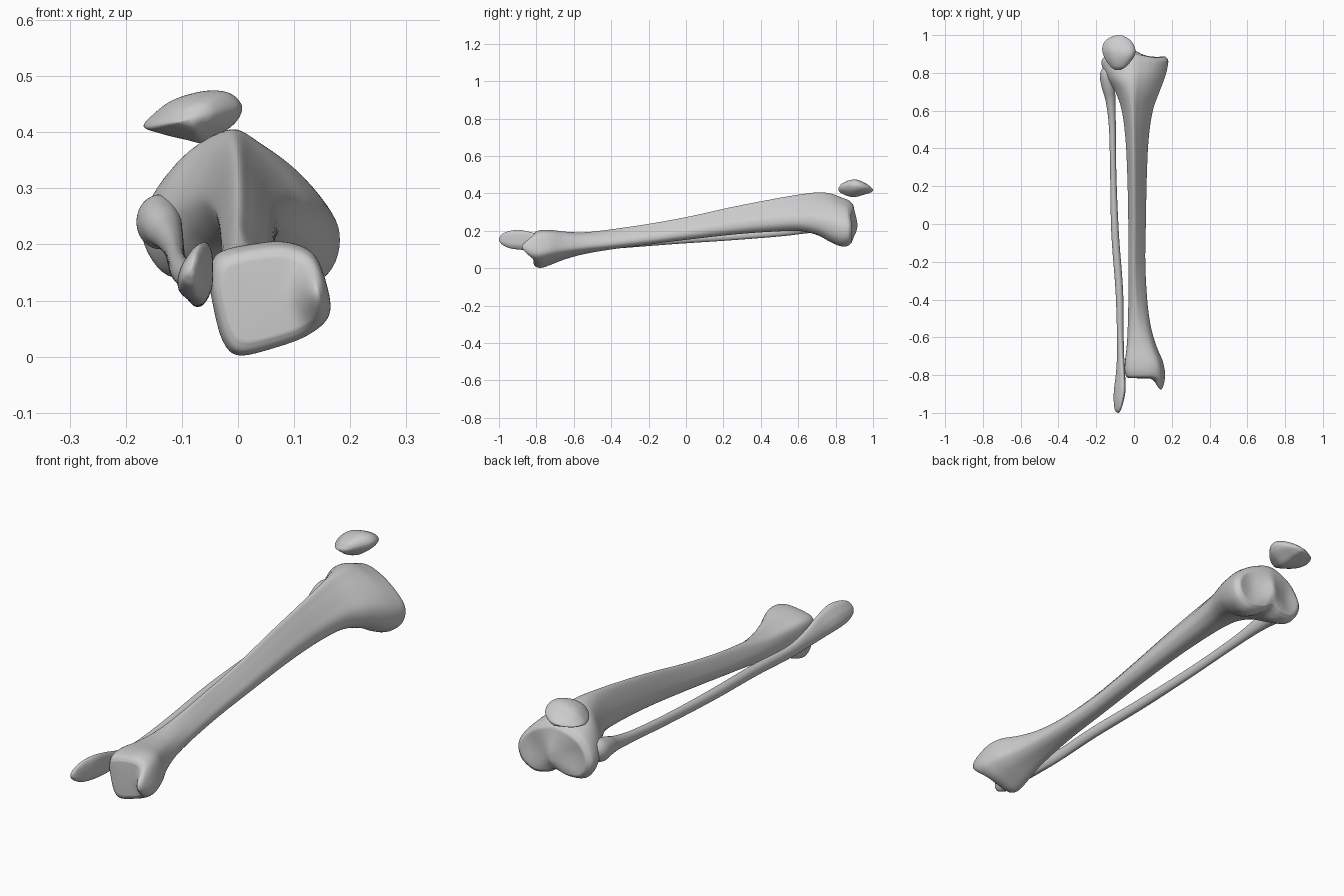
import bpy, bmesh, math
from math import exp

SIDES = 72

# Unit cross-sections (u across x, v up z), twelve points clockwise from the top
ANKLE = [(.4, .99), (.66, 1), (.87, .9), (.98, .63), (1, .36), (.82, .18),
         (.52, .06), (.24, 0), (.11, .12), (.03, .42), (0, .68), (.07, .9)]
SHAFT = [(.36, 1), (.55, .86), (.78, .64), (.97, .42), (.98, .2), (.82, .05),
         (.6, 0), (.4, .02), (.18, .12), (.02, .34), (.02, .52), (.2, .88)]
PLATEAU = [(.43, 1), (.65, .92), (.86, .73), (1, .45), (.97, .16), (.8, 0),
           (.6, .05), (.47, .15), (.3, .08), (.1, .14), (0, .45), (.14, .82)]
OVAL = [(.5 + .5 * math.sin(a * math.pi / 6), .5 + .5 * math.cos(a * math.pi / 6)) for a in range(12)]
LEAF = [(.8, 1), (.95, .88), (1, .68), (1, .45), (.95, .2), (.7, 0),
        (.35, .02), (.05, .14), (0, .35), (.12, .58), (.3, .75), (.55, .93)]
KNEECAP = [(.5, .95), (.72, 1), (.9, .93), (1, .7), (.95, .42), (.8, .18),
           (.62, 0), (.42, .06), (.15, .18), (0, .3), (.1, .55), (.27, .8)]


def spline(a, b, c, d, t):
    return tuple(.5 * (2 * q + (r - p) * t + (2 * p - 5 * q + 4 * r - s) * t * t
                       + (3 * q - p - 3 * r + s) * t ** 3) for p, q, r, s in zip(a, b, c, d))


def smooth_outline(pts):
    n, k = len(pts), SIDES // len(pts)
    return [spline(pts[i - 1], pts[i], pts[(i + 1) % n], pts[(i + 2) % n], j / k)
            for i in range(n) for j in range(k)]


def smooth_rows(rows, k=6):
    out, n = [], len(rows)
    for i in range(n - 1):
        for j in range(k):
            out.append(spline(rows[max(i - 1, 0)], rows[i], rows[i + 1], rows[min(i + 2, n - 1)], j / k))
    return out + [rows[-1]]


def loft_bone(name, rows, shapes, deform=None, bulge=(0, 0)):
    """rows: y, x min, x max, z min, z max, blend position in the list of shapes"""
    shapes = [smooth_outline(s) for s in shapes]
    rings = []
    for y, x0, x1, z0, z1, w in smooth_rows(rows):
        i = min(max(int(w), 0), max(len(shapes) - 2, 0))
        a, b, t = shapes[i], shapes[min(i + 1, len(shapes) - 1)], w - i
        rings.append([(x0 + (x1 - x0) * (p[0] + (q[0] - p[0]) * t), y,
                       z0 + (z1 - z0) * (p[1] + (q[1] - p[1]) * t)) for p, q in zip(a, b)])

    # Close each end with shrinking rings
    def cap(ring, rise):
        c = [sum(p[k] for p in ring) / len(ring) for k in range(3)]
        return [[(c[0] + (p[0] - c[0]) * s, p[1] + rise * (1 - s * s), c[2] + (p[2] - c[2]) * s)
                 for p in ring] for s in (.93, .85, .75, .64, .52, .4, .28, .16, .06)]
    rings = cap(rings[0], -bulge[0])[::-1] + rings + cap(rings[-1], bulge[1])

    bm = bmesh.new()
    vr = [[bm.verts.new(deform(*p) if deform else p) for p in r] for r in rings]
    for a, b in zip(vr, vr[1:]):
        for i in range(SIDES):
            j = (i + 1) % SIDES
            bm.faces.new((a[i], a[j], b[j], b[i]))
    bm.faces.new(vr[0])
    bm.faces.new(vr[-1])
    bmesh.ops.recalc_face_normals(bm, faces=bm.faces)
    for f in bm.faces:
        f.smooth = True
    me = bpy.data.meshes.new(name)
    bm.to_mesh(me)
    bm.free()
    ob = bpy.data.objects.new(name, me)
    bpy.context.collection.objects.link(ob)
    return ob


def ease(v, a, b):
    t = min(max((v - a) / (b - a), 0), 1)
    return t * t * (3 - 2 * t)


def hump(x, z, cx, cz, rx, rz):
    return exp(-((x - cx) / rx) ** 2 - ((z - cz) / rz) ** 2)


def shin_details(x, y, z):
    # Inner ankle knob, two dished knee facets and the ridge between them
    low, high = ease(-y, .72, .81), ease(y, .85, .89)
    knob = .062 * hump(x, z, .142, .115, .03, .05) * low
    dish = -.022 * hump(x, z, .1, .225, .06, .085) - .018 * hump(x, z, -.095, .235, .055, .075)
    ridge = .012 * hump(x, z, .005, .23, .025, .06)
    return x, y - knob + (dish + ridge) * high, z


# Shin bone
loft_bone("shin_bone", [
    (-.815, -.03, .145, .025, .178, 0), (-.803, -.043, .158, .008, .194, 0),
    (-.77, -.05, .162, .003, .203, 0), (-.72, -.047, .148, .02, .203, 0),
    (-.64, -.038, .115, .05, .195, .15), (-.54, -.033, .088, .076, .193, .4),
    (-.40, -.03, .07, .1, .208, .8), (-.2, -.03, .06, .127, .237, 1),
    (0, -.03, .063, .152, .273, 1), (.25, -.035, .068, .18, .328, 1),
    (.45, -.045, .078, .195, .367, 1), (.6, -.065, .1, .198, .393, 1.1),
    (.7, -.1, .135, .175, .405, 1.4), (.77, -.143, .16, .14, .4, 1.75),
    (.83, -.168, .175, .118, .378, 2), (.87, -.17, .178, .122, .362, 2),
    (.893, -.153, .163, .138, .342, 2)],
    [ANKLE, SHAFT, PLATEAU], shin_details, (.002, .014))

# Outer lower leg bone
loft_bone("outer_leg_bone", [
    (-.995, -.094, -.076, .14, .168, 0), (-.98, -.102, -.068, .125, .185, 0),
    (-.94, -.107, -.056, .108, .2, 0), (-.88, -.106, -.045, .1, .203, 0),
    (-.8, -.097, -.047, .094, .185, .1), (-.7, -.091, -.052, .09, .155, .5),
    (-.58, -.09, -.055, .09, .14, 1), (-.35, -.098, -.058, .107, .155, 1),
    (-.05, -.12, -.08, .13, .175, 1), (.25, -.126, -.093, .15, .193, 1),
    (.5, -.132, -.096, .17, .215, 1), (.64, -.148, -.098, .186, .243, 1),
    (.72, -.17, -.1, .195, .272, 1), (.78, -.181, -.098, .192, .288, 1),
    (.815, -.172, -.1, .205, .285, 1), (.832, -.153, -.112, .225, .268, 1)],
    [LEAF, OVAL], bulge=(.005, .005))

# Kneecap
loft_bone("kneecap", [
    (.82, -.108, -.062, .41, .436, 0), (.833, -.124, -.042, .4, .452, 0),
    (.86, -.145, -.018, .388, .466, 0), (.89, -.16, .002, .381, .474, 0),
    (.92, -.168, .007, .384, .472, 0), (.95, -.164, -.002, .393, .459, 0),
    (.975, -.147, -.022, .4, .445, 0), (.993, -.115, -.05, .407, .43, 0)],
    [KNEECAP], bulge=(.006, .007))
